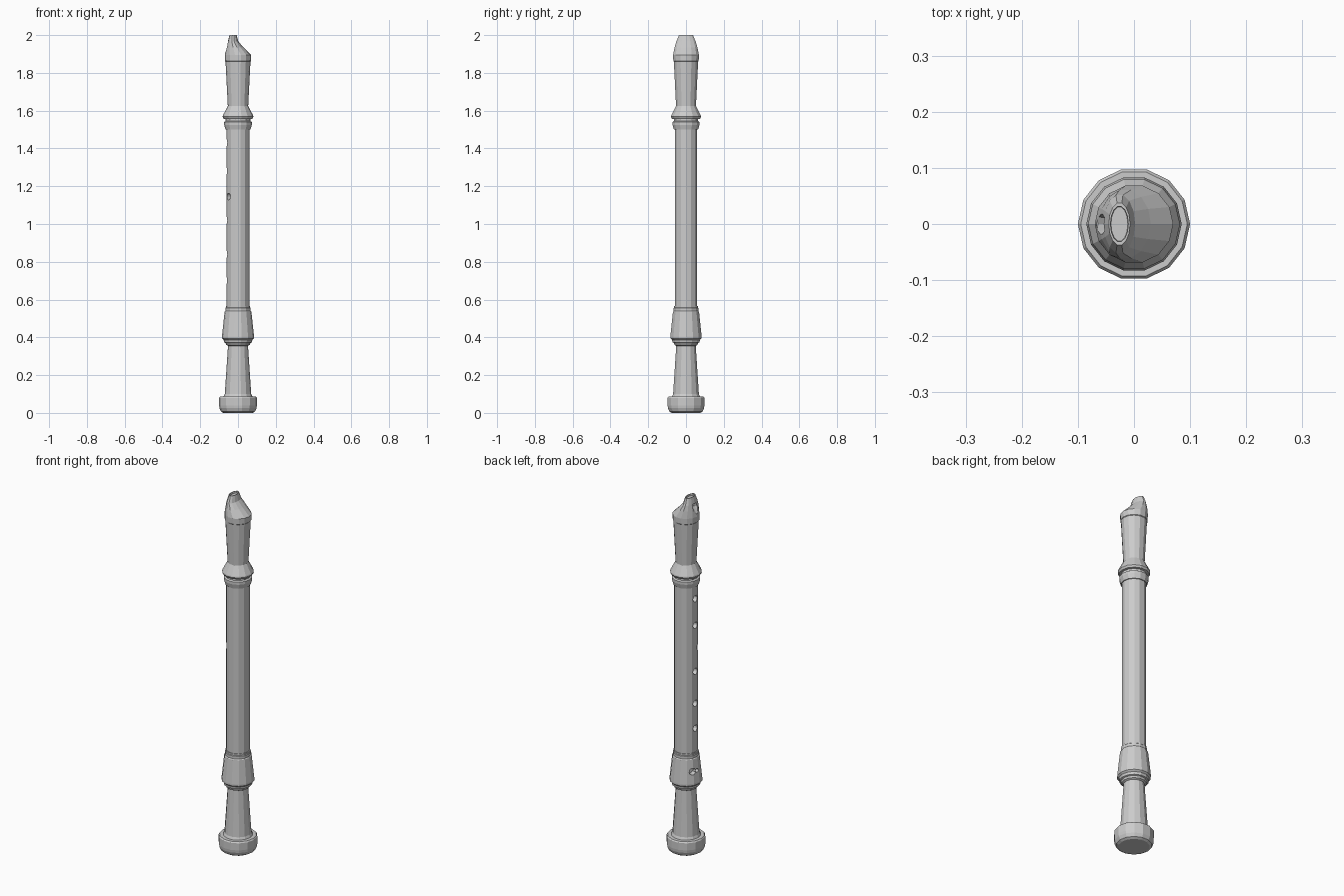
import bpy, bmesh, math
from mathutils import Matrix

if "Cube" in bpy.data.objects:
    bpy.data.objects.remove(bpy.data.objects["Cube"])

N = 14  # sides of every turned part


def loft(name, sections):
    """Skin 14-sided rings; section = (z, r) or (z, x_min, x_max, y_radius)."""
    bm = bmesh.new()
    rings = []
    for s in sections:
        z, x0, x1, ry = s if len(s) == 4 else (s[0], -s[1], s[1], s[1])
        rings.append([bm.verts.new(((x0 + x1) / 2 + (x1 - x0) / 2 * math.cos(i * math.tau / N),
                                    ry * math.sin(i * math.tau / N), z)) for i in range(N)])
    for a, b in zip(rings, rings[1:]):
        for i in range(N):
            j = (i + 1) % N
            bm.faces.new((a[i], a[j], b[j], b[i]))
    bm.faces.new(rings[0][::-1])
    bm.faces.new(rings[-1])
    bmesh.ops.recalc_face_normals(bm, faces=bm.faces)
    me = bpy.data.meshes.new(name)
    bm.to_mesh(me)
    bm.free()
    ob = bpy.data.objects.new(name, me)
    bpy.context.collection.objects.link(ob)
    return ob


def cut(ob, cutter):
    """Subtract the cutter and remove it."""
    cutter.hide_render = True
    mod = ob.modifiers.new("cut", 'BOOLEAN')
    mod.operation = 'DIFFERENCE'
    mod.solver = 'EXACT'
    mod.object = cutter
    bpy.context.view_layer.objects.active = ob
    bpy.ops.object.modifier_apply(modifier="cut")
    bpy.data.objects.remove(cutter)


def finger_hole(ob, z, angle, surface, r):
    """Blind radial hole, angle in degrees around z."""
    a = math.radians(angle)
    bpy.ops.mesh.primitive_cylinder_add(vertices=12, radius=r, depth=0.08)
    c = bpy.context.object
    d = surface + 0.01
    c.matrix_world = (Matrix.Rotation(a, 4, 'Z') @ Matrix.Translation((d, 0, z))
                      @ Matrix.Rotation(math.pi / 2, 4, 'Y'))
    bpy.context.view_layer.update()
    cut(ob, c)


# Foot joint with rounded end cap and flared socket
foot = loft("foot_joint", [
    (0, 0.078), (0.007, 0.09), (0.025, 0.098), (0.04, 0.1), (0.08, 0.1), (0.087, 0.095),
    (0.087, 0.076), (0.1, 0.07), (0.355, 0.053), (0.36, 0.062), (0.37, 0.066),
    (0.373, 0.073), (0.387, 0.076), (0.395, 0.085), (0.405, 0.085), (0.535, 0.071),
    (0.54, 0.067), (0.555, 0.067), (0.558, 0.064), (0.567, 0.064)])
finger_hole(foot, 0.47, 151, 0.077, 0.018)
finger_hole(foot, 0.47, 172, 0.077, 0.01)

# Main tube with six finger holes
body = loft("body_tube", [(0.56, 0.061), (1.505, 0.061)])
for z, angle in ((1.43, 180), (1.28, 180), (1.145, 212), (1.02, 180), (0.84, 180), (0.70, 180)):
    finger_hole(body, z, angle, 0.061, 0.018)

# Head joint: collar rings, flared bulge, neck, then the slanted beak
head = loft("head_joint", [
    (1.5, 0.066), (1.525, 0.073), (1.54, 0.073), (1.545, 0.065), (1.555, 0.065),
    (1.557, 0.076), (1.568, 0.082), (1.575, 0.08), (1.625, 0.054), (1.86, 0.066),
    (1.863, 0.069), (1.895, -0.07, 0.07, 0.07),
    (1.935, -0.062, 0.03, 0.062), (1.965, -0.054, 0.002, 0.053),
    (2.0, -0.045, -0.007, 0.038), (2.0, -0.042, -0.01, 0.032), (1.99, -0.041, -0.011, 0.031)])

# Sound window: small wedge notch on the finger-hole side of the beak
wedge = loft("window_cutter", [(1.91, -0.12, -0.064, 0.03), (1.945, -0.12, -0.042, 0.024),
                               (1.965, -0.12, -0.044, 0.02)])
cut(head, wedge)
